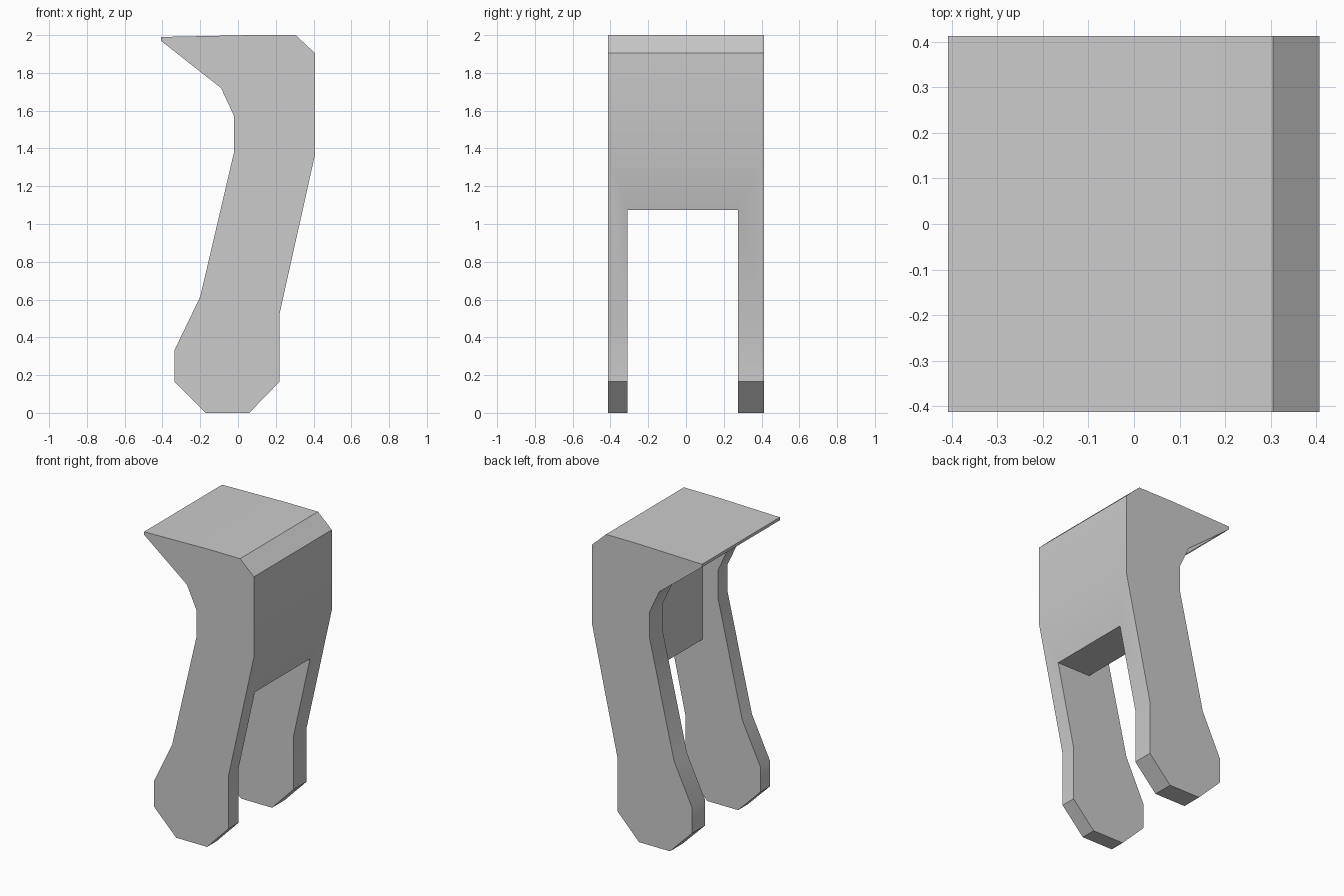
import bpy
import bmesh
import math

default_cube = bpy.data.objects.get("Cube")
if default_cube:
    bpy.data.objects.remove(default_cube, do_unlink=True)


def make_material(name, color):
    mat = bpy.data.materials.new(name)
    mat.use_nodes = True
    mat.diffuse_color = color
    mat.node_tree.nodes["Principled BSDF"].inputs["Base Color"].default_value = color
    return mat


def extrude_profile(name, profile, y_front, y_back):
    """Solid made by pushing an x-z outline along y."""
    bm = bmesh.new()
    face = bm.faces.new([bm.verts.new((x, y_front, z)) for x, z in profile])
    grown = bmesh.ops.extrude_face_region(bm, geom=[face])["geom"]
    moved = [v for v in grown if isinstance(v, bmesh.types.BMVert)]
    bmesh.ops.translate(bm, verts=moved, vec=(0, y_back - y_front, 0))
    bmesh.ops.recalc_face_normals(bm, faces=bm.faces)
    mesh = bpy.data.meshes.new(name)
    bm.to_mesh(mesh)
    bm.free()
    obj = bpy.data.objects.new(name, mesh)
    bpy.context.collection.objects.link(obj)
    return obj


# Side outline: foot, bent shank, top with pointed overhang
outline = [
    (-0.17, 0), (0.06, 0), (0.22, 0.165), (0.22, 0.525),
    (0.407, 1.365), (0.407, 1.905), (0.305, 2), (0.06, 2),
    (-0.408, 1.99), (-0.408, 1.97), (-0.09, 1.72), (-0.02, 1.57),
    (-0.02, 1.385), (-0.2, 0.615), (-0.335, 0.335), (-0.335, 0.165),
]
stand = extrude_profile("bent_leg_stand", outline, -0.413, 0.413)
stand.data.materials.append(make_material("plain grey", (0.6, 0.6, 0.6, 1)))

# Gap between the legs, with a pocket behind the upright panel
gap = [(-0.7, -0.2), (0.7, -0.2), (0.7, 1.075),
       (0.095, 1.075), (0.095, 1.73), (-0.7, 1.73)]
cutter = extrude_profile("leg_gap_cutter", gap, -0.31, 0.275)
cutter.hide_render = True

cut = stand.modifiers.new("leg gap", 'BOOLEAN')
cut.operation = 'DIFFERENCE'
cut.solver = 'EXACT'
cut.object = cutter

bpy.ops.object.select_all(action='DESELECT')
stand.select_set(True)
bpy.context.view_layer.objects.active = stand
bpy.ops.object.modifier_apply(modifier=cut.name)
bpy.data.objects.remove(cutter, do_unlink=True)

# Soft shading over the gentle bends, crisp corners elsewhere
bpy.ops.object.shade_smooth_by_angle(angle=math.radians(30))
